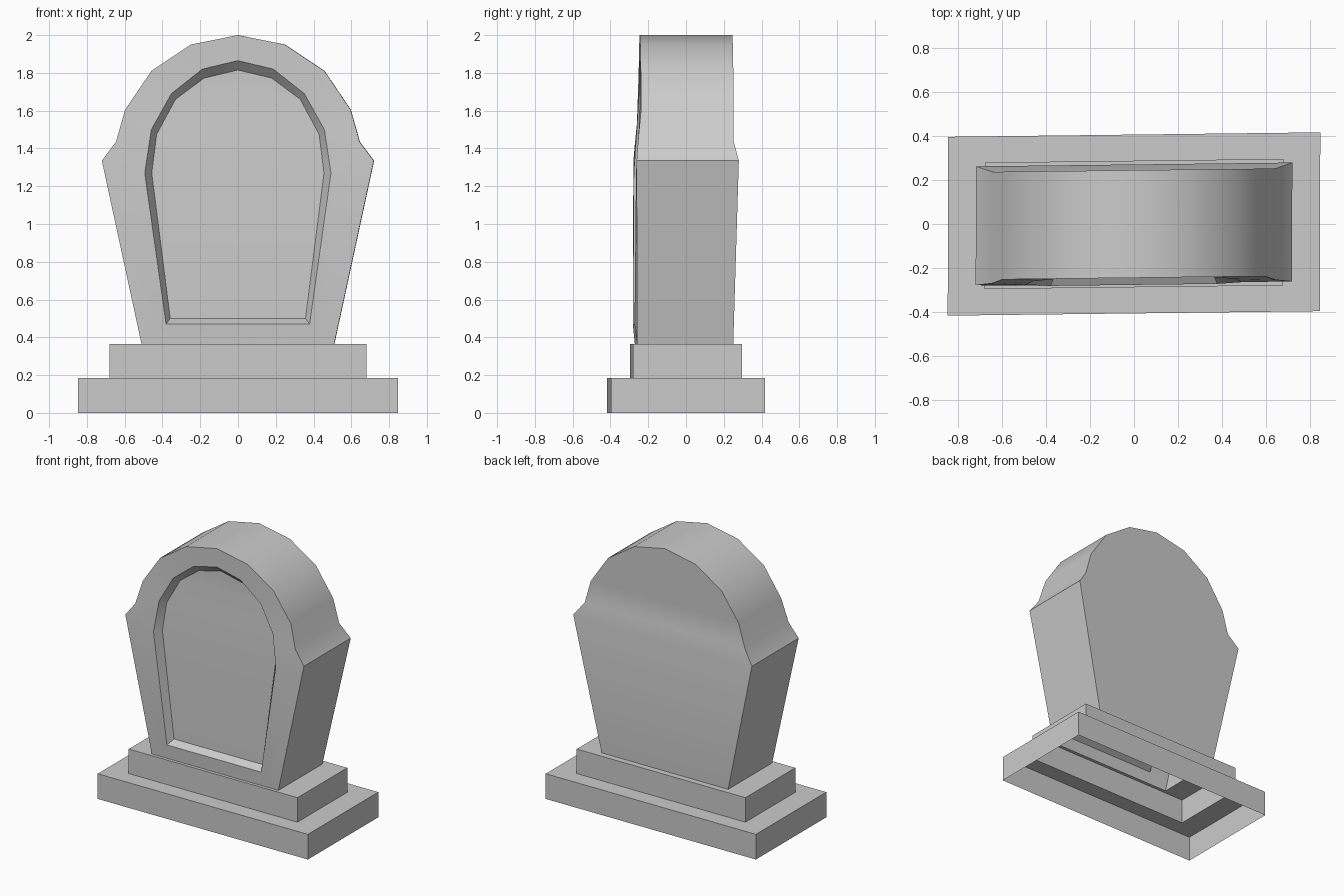
import bpy, bmesh

if "Cube" in bpy.data.objects:
    bpy.data.objects.remove(bpy.data.objects["Cube"])


def skew(x, y, z):
    # the whole model is very slightly turned
    return (x + 0.003 * y, y + 0.012 * x, z)


def finish(name, bm):
    bmesh.ops.remove_doubles(bm, verts=bm.verts[:], dist=0.0005)
    bmesh.ops.recalc_face_normals(bm, faces=bm.faces[:])
    mesh = bpy.data.meshes.new(name)
    bm.to_mesh(mesh)
    bm.free()
    ob = bpy.data.objects.new(name, mesh)
    bpy.context.collection.objects.link(ob)
    return ob


def add_ring(bm, pts):
    return [bm.verts.new(skew(*p)) for p in pts]


def bridge(bm, a, b, closed=True):
    n = len(a)
    for i in range(n if closed else n - 1):
        j = (i + 1) % n
        bm.faces.new((a[i], a[j], b[j], b[i]))


def mirrored(half):
    # half runs from bottom right up to the top centre
    return half + [(-x, z) for x, z in reversed(half[:-1])]


def cap(bm, ring):
    # fill an outline with horizontal rows
    n = len(ring)
    for i in range(n // 2):
        a, b, c, d = ring[i], ring[i + 1], ring[n - 2 - i], ring[n - 1 - i]
        bm.faces.new((a, b, d) if b is c else (a, b, c, d))


def lookup(table, z):
    for (z0, y0), (z1, y1) in zip(table, table[1:]):
        if z <= z1:
            return y0 + (y1 - y0) * (z - z0) / (z1 - z0)
    return table[-1][1]


FRONT = [(0.365, -0.265), (0.47, -0.277), (1.335, -0.27), (1.435, -0.262), (1.6, -0.245), (2.0, -0.245)]
BACK = [(0.365, 0.244), (1.335, 0.271), (1.435, 0.245), (2.0, 0.245)]

# stepped plinth: hollow shell, open underneath and below the slab
bm = bmesh.new()
levels = [(0.847, -0.407, 0.407, 0), (0.847, -0.407, 0.407, 0.185),
          (0.68, -0.288, 0.288, 0.185), (0.68, -0.288, 0.288, 0.365),
          (0.51, -0.265, 0.244, 0.365)]
rings = [add_ring(bm, [(-w, f, z), (w, f, z), (w, b, z), (-w, b, z)]) for w, f, b, z in levels]
for a, b in zip(rings, rings[1:]):
    bridge(bm, a, b)
finish("plinth", bm)

# headstone slab with arched recessed panel
outline = mirrored([(0.51, 0.365), (0.72, 1.335), (0.645, 1.435), (0.597, 1.605),
                    (0.458, 1.81), (0.248, 1.95), (0, 2.0)])
rim = mirrored([(0.38, 0.47), (0.493, 1.27), (0.493, 1.27), (0.458, 1.50),
                (0.352, 1.69), (0.188, 1.82), (0, 1.865)])
inset = mirrored([(0.358, 0.50), (0.456, 1.27), (0.456, 1.27), (0.43, 1.475),
                  (0.33, 1.66), (0.18, 1.772), (0, 1.815)])
bm = bmesh.new()
back = add_ring(bm, [(x, lookup(BACK, z), z) for x, z in outline])
front = add_ring(bm, [(x, lookup(FRONT, z), z) for x, z in outline])
rim_v = add_ring(bm, [(x, lookup(FRONT, z), z) for x, z in rim])
inset_v = add_ring(bm, [(x, lookup(FRONT, z) + 0.05, z) for x, z in inset])
bridge(bm, back, front, closed=False)
bridge(bm, front, rim_v)
bridge(bm, rim_v, inset_v)
cap(bm, inset_v)
cap(bm, back)
slab = finish("headstone_slab", bm)

bpy.context.view_layer.objects.active = slab
slab.select_set(True)
bpy.ops.object.shade_smooth_by_angle(angle=0.52)
